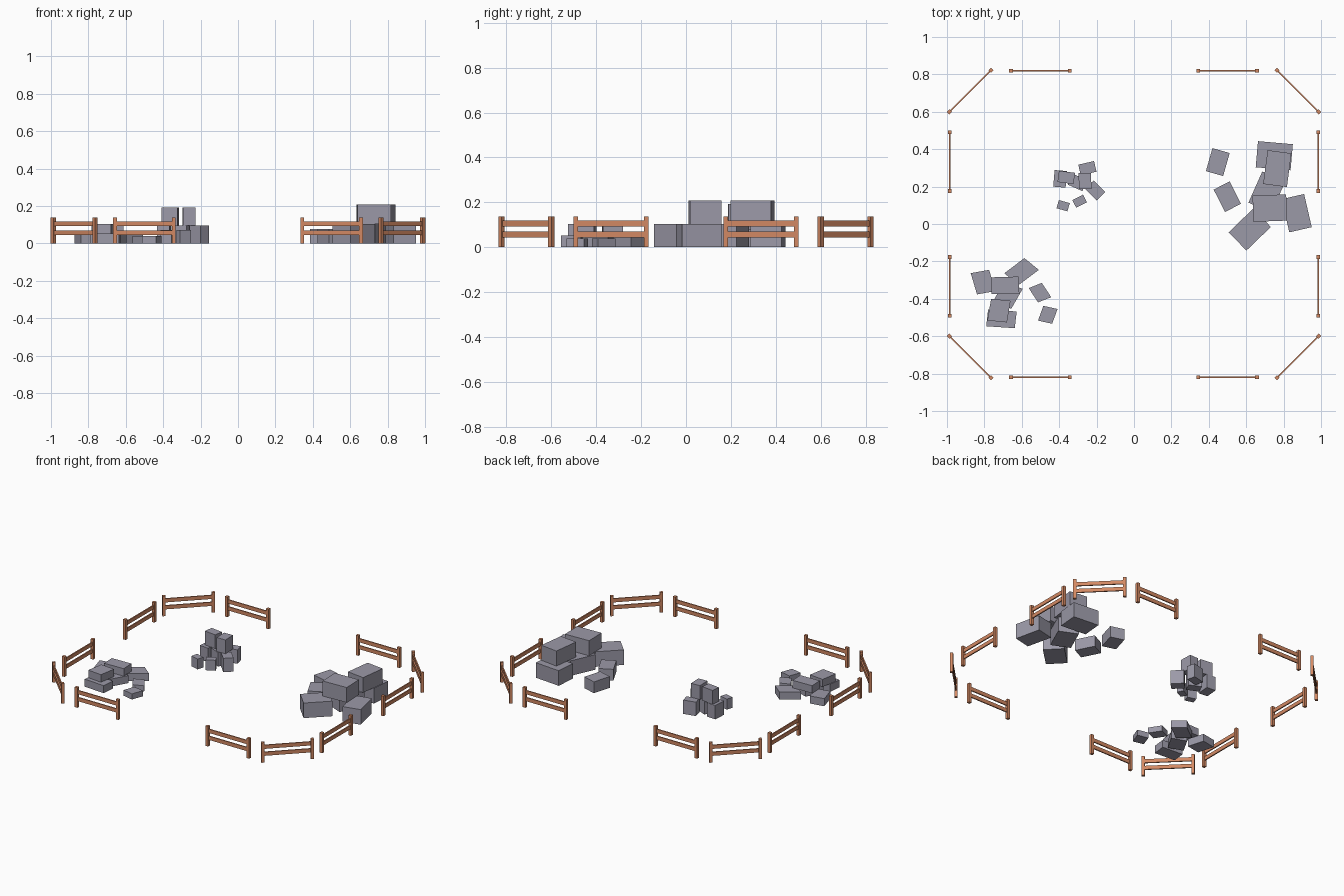
import bpy
from math import radians, pi
from mathutils import Matrix, Vector

default = bpy.data.objects.get("Cube")
if default:
    bpy.data.objects.remove(default, do_unlink=True)


def material(name, rgb):
    mat = bpy.data.materials.new(name)
    mat.use_nodes = True
    mat.diffuse_color = (*rgb, 1)
    mat.node_tree.nodes["Principled BSDF"].inputs["Base Color"].default_value = (*rgb, 1)
    return mat


WOOD = material("warm_brown_wood", (0.65, 0.25, 0.125))
STONE = material("grey_stone", (0.33, 0.32, 0.39))


def box(name, size, matrix, mat):
    """Unit cube scaled to size, then placed by matrix (which may shear it)."""
    bpy.ops.mesh.primitive_cube_add(size=1)
    obj = bpy.context.object
    obj.name = name
    obj.data.transform(matrix @ Matrix.Diagonal((*size, 1)))
    obj.data.materials.append(mat)
    return obj


def fence(x, y, angle):
    """Two posts joined by two thin rails."""
    place = Matrix.Translation((x, y, 0)) @ Matrix.Rotation(angle, 4, "Z")
    half = 0.157
    for side in (-half, half):
        box("fence_post", (0.02, 0.02, 0.138),
            place @ Matrix.Translation((side, 0, 0.069)), WOOD)
    for z in (0.057, 0.105):
        box("fence_rail", (2 * half, 0.008, 0.026),
            place @ Matrix.Translation((0, 0, z)), WOOD)


# Broken ring of fences, mirrored into each quarter
for sx in (-1, 1):
    for sy in (-1, 1):
        fence(sx * 0.5, sy * 0.82, 0)
        fence(sx * 0.985, sy * 0.334, pi / 2)
        fence(sx * 0.876, sy * 0.711, -sx * sy * pi / 4)

# Pile layout: x, y, width, depth, turn in degrees, height, layer
STONES = [
    (0, 0, 0.18, 0.14, 2, 1, 1),
    (0.04, 0.211, 0.128, 0.182, -7.5, 1, 1),
    (-0.227, 0.061, 0.096, 0.134, 27, 0.75, 0),
    (-0.278, 0.246, 0.096, 0.128, -16, 0.75, 0),
    (0.144, -0.027, 0.123, 0.182, 13, 1, 0),
    (-0.107, -0.115, 0.182, 0.136, 44, 1, 0),
    (0.024, 0.28, 0.187, 0.14, -5, 1, 0),
    (-0.016, 0.085, 0.134, 0.182, -24, 1, 0),
]


def pile(name, x, y, turn, scale):
    """The same heap of blocks, turned and stretched."""
    place = (Matrix.Translation((x, y, 0)) @ Matrix.Rotation(radians(turn), 4, "Z")
             @ Matrix.Diagonal((*scale, 1)))
    for px, py, w, d, angle, h, layer in STONES:
        local = (Matrix.Translation((px, py, layer + h / 2))
                 @ Matrix.Rotation(radians(angle), 4, "Z"))
        box(name, (w, d, h), place @ local, STONE)


pile("large_stone", 0.726, 0.085, 0, (1, 1, 0.104))
pile("small_stone", -0.262, 0.23, 90, (0.475, 0.475, 0.096))
pile("flat_stone", -0.689, -0.328, 180, (0.82, 0.64, 0.052))
